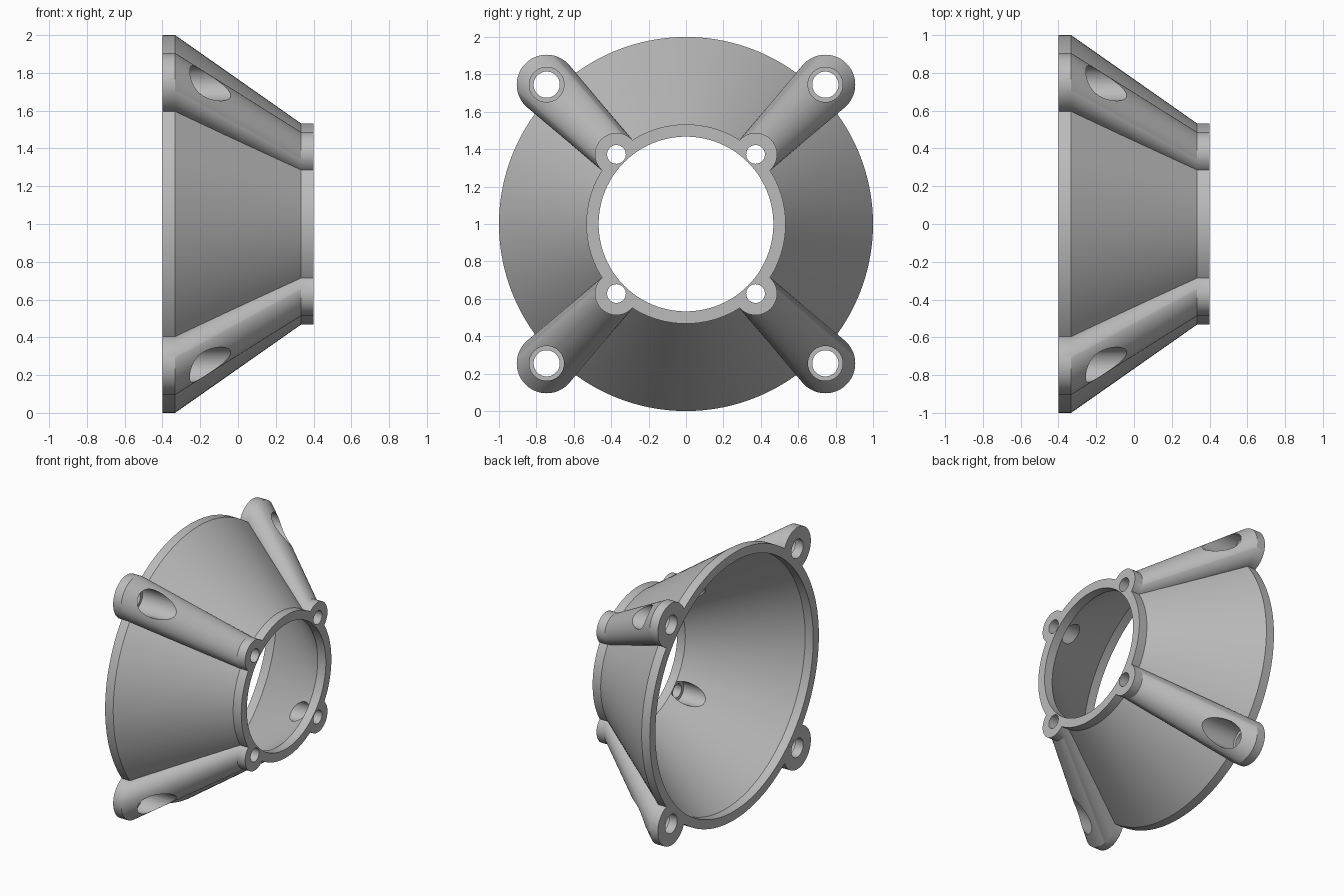
import bpy, bmesh, math

cube = bpy.data.objects.get("Cube")
if cube:
    bpy.data.objects.remove(cube, do_unlink=True)

grey = bpy.data.materials.new("plain_grey")
grey.use_nodes = True
COLOUR = (0.5, 0.5, 0.5, 1)
grey.diffuse_color = COLOUR
grey.node_tree.nodes["Principled BSDF"].inputs["Base Color"].default_value = COLOUR

AXIS_Z = 1.0
END, STEP = 0.4, 0.333        # end planes and flange planes along x
WIDE, NARROW = 0.745, 0.372   # bolt offsets at the two ends


def loft(bm, stations, segments):
    """Closed solid through circles (x, radius, y, z offset) along x."""
    rings = []
    for x, r, cy, cz in stations:
        angles = [math.tau * i / segments for i in range(segments)]
        rings.append([bm.verts.new((x, cy + r * math.cos(a), AXIS_Z + cz + r * math.sin(a)))
                      for a in angles])
    for a, b in zip(rings, rings[1:]):
        for i in range(segments):
            j = (i + 1) % segments
            bm.faces.new((a[i], a[j], b[j], b[i]))
    bm.faces.new(rings[0])
    bm.faces.new(rings[-1])


def make(name, solids, segments):
    bm = bmesh.new()
    for stations in solids:
        loft(bm, stations, segments)
    bmesh.ops.recalc_face_normals(bm, faces=bm.faces[:])
    mesh = bpy.data.meshes.new(name)
    bm.to_mesh(mesh)
    bm.free()
    mesh.materials.append(grey)
    obj = bpy.data.objects.new(name, mesh)
    bpy.context.collection.objects.link(obj)
    return obj


def combine(target, other, operation):
    other.hide_render = True
    mod = target.modifiers.new(operation.lower(), "BOOLEAN")
    mod.operation, mod.solver, mod.object = operation, "EXACT", other
    bpy.context.view_layer.objects.active = target
    bpy.ops.object.modifier_apply(modifier=mod.name)
    bpy.data.objects.remove(other, do_unlink=True)


def centred(*profile):
    return [(x, r, 0, 0) for x, r in profile]


def at_corners(*profile):
    """Repeat a profile (x, radius, offset) at the four diagonal corners."""
    return [[(x, r, sy * d, sz * d) for x, r, d in profile]
            for sy in (-1, 1) for sz in (-1, 1)]


# Conical body with a short flange at each end
body = make("conical_adapter", [centred((-END, 1), (-STEP, 1), (STEP, 0.533), (END, 0.533))], 128)

# Four tapered arms linking the large and small bolt bosses
arms = make("bolt_arms", at_corners((-END, 0.16, WIDE), (-STEP, 0.16, WIDE),
                                    (STEP, 0.115, NARROW), (END, 0.115, NARROW)), 64)
combine(body, arms, "UNION")

# Hollow interior
hollow = make("hollow_cutter", [centred((-0.5, 0.933), (-STEP, 0.933),
                                        (STEP, 0.467), (0.5, 0.467))], 128)
combine(body, hollow, "DIFFERENCE")

# Wide-end bolt holes, with head pockets opening through the arms
wide_holes = make("wide_hole_cutters", at_corners((-0.5, 0.07, WIDE), (-STEP, 0.07, WIDE),
                                                  (-STEP, 0.093, WIDE), (0.2, 0.093, WIDE)), 48)
combine(body, wide_holes, "DIFFERENCE")

# Narrow-end bolt holes, with head pockets opening into the interior
narrow_holes = make("narrow_hole_cutters", at_corners((0.5, 0.05, NARROW), (STEP, 0.05, NARROW),
                                                      (STEP, 0.075, NARROW), (0, 0.075, NARROW)), 48)
combine(body, narrow_holes, "DIFFERENCE")

bpy.ops.object.select_all(action="DESELECT")
body.select_set(True)
bpy.context.view_layer.objects.active = body
bpy.ops.object.shade_smooth_by_angle(angle=math.radians(25))
